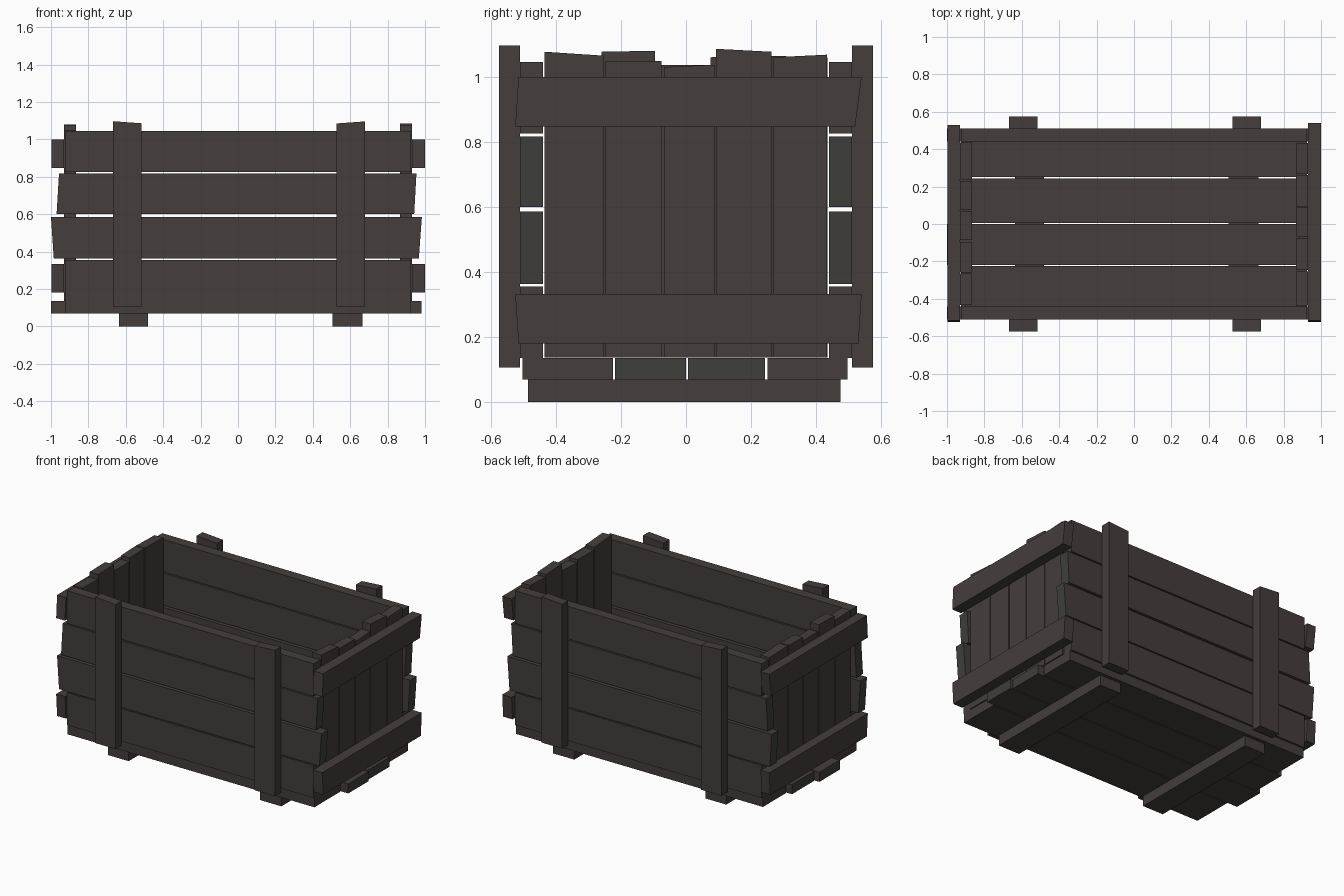
import bpy, bmesh
from mathutils import Vector

if "Cube" in bpy.data.objects:
    bpy.data.objects.remove(bpy.data.objects["Cube"])


def material(name, rgb):
    m = bpy.data.materials.new(name)
    m.diffuse_color = (*rgb, 1)
    m.use_nodes = True
    m.node_tree.nodes["Principled BSDF"].inputs["Base Color"].default_value = m.diffuse_color
    return m


WOOD = material("dark brown wood", (0.060, 0.047, 0.046))
GRAIN = material("grey end grain", (0.050, 0.049, 0.045))


def board(name, quad, axis, lo, hi, grain=False):
    """Extrude a four-point outline along an axis; outline uses the other two axes."""
    bm = bmesh.new()

    def place(p, d):
        c = list(p)
        c.insert(axis, d)
        return bm.verts.new(c)
    a = [place(p, lo) for p in quad]
    b = [place(p, hi) for p in quad]
    bm.faces.new(a)
    bm.faces.new(b)
    for i in range(4):
        j = (i + 1) % 4
        bm.faces.new((a[i], a[j], b[j], b[i]))
    bmesh.ops.recalc_face_normals(bm, faces=bm.faces)
    if grain:  # sawn ends that face along x
        for f in bm.faces:
            if abs(f.normal.x) > 0.8:
                f.material_index = 1
    me = bpy.data.meshes.new(name)
    bm.to_mesh(me)
    bm.free()
    me.materials.append(WOOD)
    me.materials.append(GRAIN)
    ob = bpy.data.objects.new(name, me)
    bpy.context.collection.objects.link(ob)
    return ob


def trapezoid(l0, l1, r0, r1, z0, z1):
    return [(l0, z0), (r0, z0), (r1, z1), (l1, z1)]


# Skids under the floor
for x0, x1 in ((-0.635, -0.48), (0.505, 0.665)):
    board("skid", [(x0, -0.485), (x1, -0.485), (x1, 0.475), (x0, 0.475)], 2, 0, 0.07)

# Floor boards, the inner two stick out past the ends
for y0, y1, x0, x1, g in ((-0.503, -0.225, -0.925, 0.925, False),
                          (-0.219, 0.0, -1.0, 0.98, True),
                          (0.006, 0.243, -0.965, 0.965, True),
                          (0.25, 0.497, -0.925, 0.925, False)):
    board("floor_board", [(x0, y0), (x1, y0), (x1, y1), (x0, y1)], 2, 0.07, 0.135, g)

# Long side planks and their upright battens, front and back
for side, s in (("front", -1), ("back", 1)):
    lo, hi = sorted((s * 0.44, s * 0.51))
    for quad, g in ((trapezoid(-0.925, -0.925, 0.925, 0.925, 0.135, 0.356), False),
                    (trapezoid(-0.985, -1.0, 0.967, 0.983, 0.363, 0.586), True),
                    (trapezoid(-0.97, -0.957, 0.942, 0.954, 0.6, 0.817), True),
                    (trapezoid(-0.925, -0.925, 0.925, 0.925, 0.825, 1.046), False)):
        board(side + "_plank", quad, 1, lo, hi, g)
    lo, hi = sorted((s * 0.51, s * 0.575))
    for x0, x1, t0, t1 in ((-0.668, -0.516, 1.097, 1.086), (0.526, 0.68, 1.085, 1.096)):
        board(side + "_batten", [(x0, 0.107), (x1, 0.107), (x1, t1), (x0, t0)], 1, lo, hi)

# Upright end planks with uneven tops: y0, y1, top0, top1
ends = {
    "right": (0.865, 0.93, 1.0,
              ((-0.435, -0.253, 1.077, 1.065), (-0.247, -0.075, 1.048, 1.048),
               (-0.068, 0.088, 1.03, 1.037), (0.092, 0.263, 1.086, 1.077),
               (0.268, 0.433, 1.06, 1.068))),
    "left": (-0.865, -0.93, -0.996,
             ((-0.433, -0.265, 1.05, 1.045), (-0.26, -0.095, 1.077, 1.08),
              (-0.085, 0.07, 1.037, 1.037), (0.075, 0.23, 1.06, 1.065),
              (0.237, 0.435, 1.065, 1.06))),
}
for side, (xi, xm, xo, planks) in ends.items():
    for y0, y1, t0, t1 in planks:
        board(side + "_end_plank", [(y0, 0.137), (y1, 0.137), (y1, t1), (y0, t0)],
              0, min(xi, xm), max(xi, xm))
    # Two horizontal battens across each end
    k = 0 if side == "right" else -0.01
    for quad in (trapezoid(-0.515, -0.525, 0.53 + k, 0.54 + k, 0.18, 0.333),
                 trapezoid(-0.525, -0.515, 0.52 + k, 0.54 + k, 0.847, 1.0)):
        board(side + "_end_batten", quad, 0, min(xm, xo), max(xm, xo))
